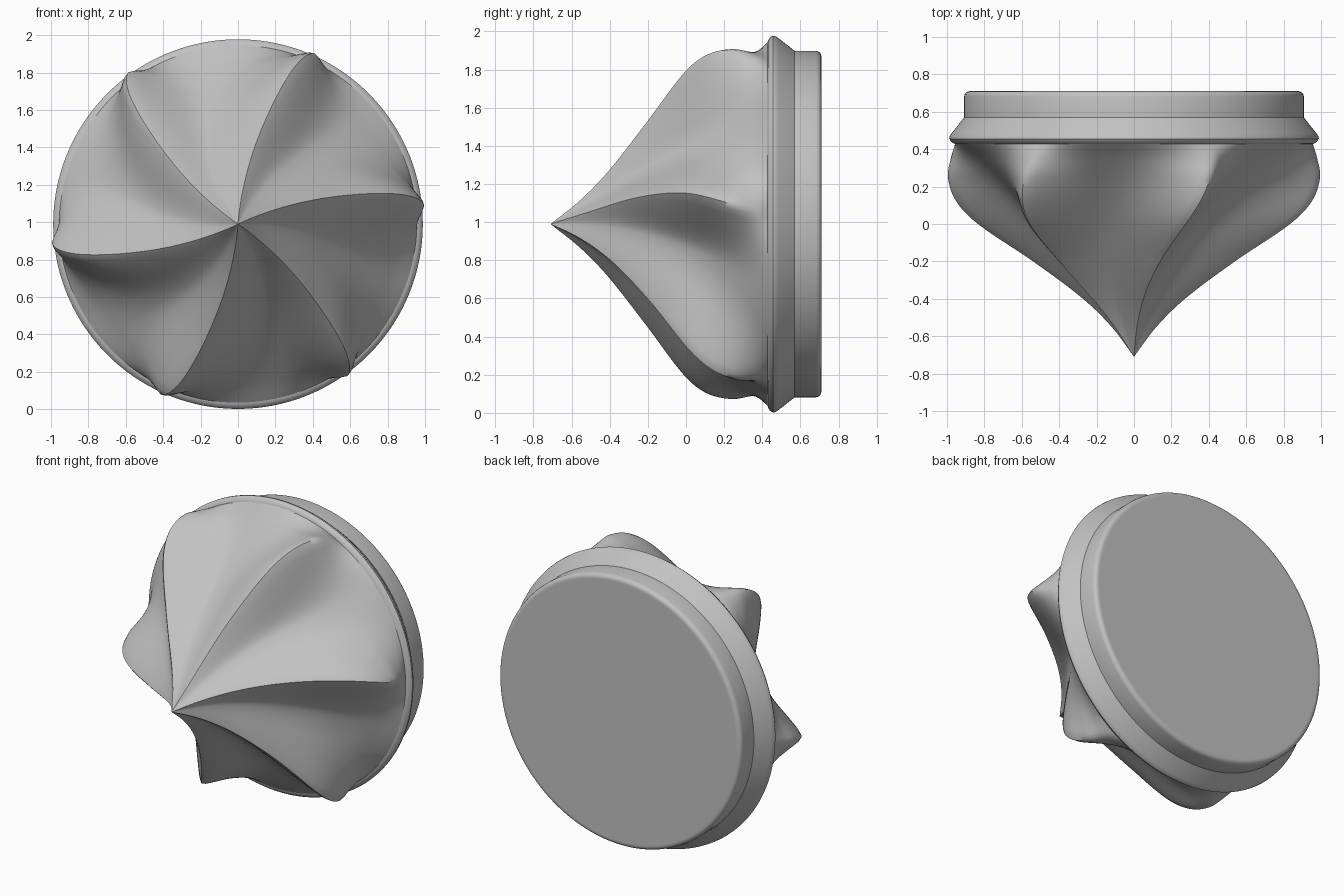
import bpy, bmesh, math

if "Cube" in bpy.data.objects:
    bpy.data.objects.remove(bpy.data.objects["Cube"])

CZ = 0.99          # height of the axis, which runs along y
SEGS, RIBS = 240, 6

grey = bpy.data.materials.new("plain grey")
grey.use_nodes = True
grey.diffuse_color = (0.54, 0.54, 0.54, 1)
grey.node_tree.nodes["Principled BSDF"].inputs["Base Color"].default_value = (0.54, 0.54, 0.54, 1)


def curve(points, y):
    """Smooth interpolation through (y, value) points."""
    n = len(points)
    slope = [(points[min(i + 1, n - 1)][1] - points[max(i - 1, 0)][1]) /
             (points[min(i + 1, n - 1)][0] - points[max(i - 1, 0)][0]) for i in range(n)]
    for i in range(n - 1):
        (a, p), (b, q) = points[i], points[i + 1]
        if y <= b or i == n - 2:
            h = b - a
            t = (y - a) / h
            return (p * (1 + 2 * t) * (1 - t) ** 2 + slope[i] * h * t * (1 - t) ** 2
                    + q * t * t * (3 - 2 * t) + slope[i + 1] * h * t * t * (t - 1))


def lathe(name, ys, radius, angle):
    """Skin rings along y; radius(i, theta) gives each ring's outline and turn."""
    bm = bmesh.new()
    rings = []
    for i, y in enumerate(ys):
        ring = []
        for k in range(SEGS):
            th = 2 * math.pi * k / SEGS
            r, turn = radius(i, th)
            ring.append(bm.verts.new((r * math.cos(th + turn), y, CZ + r * math.sin(th + turn))))
        rings.append(ring)
    for a, b in zip(rings, rings[1:]):
        for k in range(SEGS):
            j = (k + 1) % SEGS
            bm.faces.new((a[k], a[j], b[j], b[k]))
    bm.faces.new(rings[0])
    bm.faces.new(rings[-1])
    bmesh.ops.remove_doubles(bm, verts=bm.verts, dist=1e-5)
    bmesh.ops.recalc_face_normals(bm, faces=bm.faces)
    mesh = bpy.data.meshes.new(name)
    bm.to_mesh(mesh)
    bm.free()
    mesh.materials.append(grey)
    ob = bpy.data.objects.new(name, mesh)
    bpy.context.collection.objects.link(ob)
    bpy.ops.object.select_all(action='DESELECT')
    ob.select_set(True)
    bpy.context.view_layer.objects.active = ob
    bpy.ops.object.shade_smooth_by_angle(angle=math.radians(angle))


# Twisted fluted cone: crest and valley outlines, and the crest's angle along the axis
crest = [(-0.71, 0), (-0.55, 0.13), (-0.4, 0.29), (-0.2, 0.56), (0, 0.85), (0.12, 0.96),
         (0.25, 1.0), (0.36, 0.98), (0.42, 0.96), (0.455, 0.945)]
valley = [(-0.71, 0), (-0.55, 0.1), (-0.4, 0.21), (-0.2, 0.37), (0, 0.535), (0.2, 0.715),
          (0.35, 0.865), (0.42, 0.945), (0.455, 0.986)]
twist = [(-0.71, 26), (-0.4, 20), (-0.2, 15.5), (0, 11), (0.2, 6.8), (0.455, 3)]
STEPS = 80
VALLEY_AT = 0.6    # the valley lies nearer to the next crest
body_y = [-0.71 + 1.165 * i / STEPS for i in range(STEPS + 1)]


def fluted(i, th):
    y = body_y[i]
    lo, hi = curve(valley, y), curve(crest, y)
    u = (th * RIBS / (2 * math.pi)) % 1
    t = u / VALLEY_AT if u < VALLEY_AT else (1 - u) / (1 - VALLEY_AT)
    soft = 0.1 * (i / STEPS) ** 3     # crest rounds off towards the base
    d = math.sqrt(t ** 2 + soft ** 2) - soft
    f = max(0, 1 - d / (math.sqrt(1 + soft ** 2) - soft)) ** 2
    return lo + (hi - lo) * f, math.radians(curve(twist, y))


lathe("fluted_cone", body_y, fluted, 50)

# Round base with a flared rim and a straight back band
base = [(0.425, 0.94), (0.43, 0.963), (0.44, 0.978), (0.455, 0.988), (0.468, 0.986), (0.485, 0.975),
        (0.57, 0.908), (0.682, 0.908), (0.694, 0.905), (0.703, 0.898), (0.708, 0.89), (0.71, 0.88),
        (0.71, 0.87)]
lathe("round_base", [p[0] for p in base], lambda i, th: (base[i][1], 0), 30)
